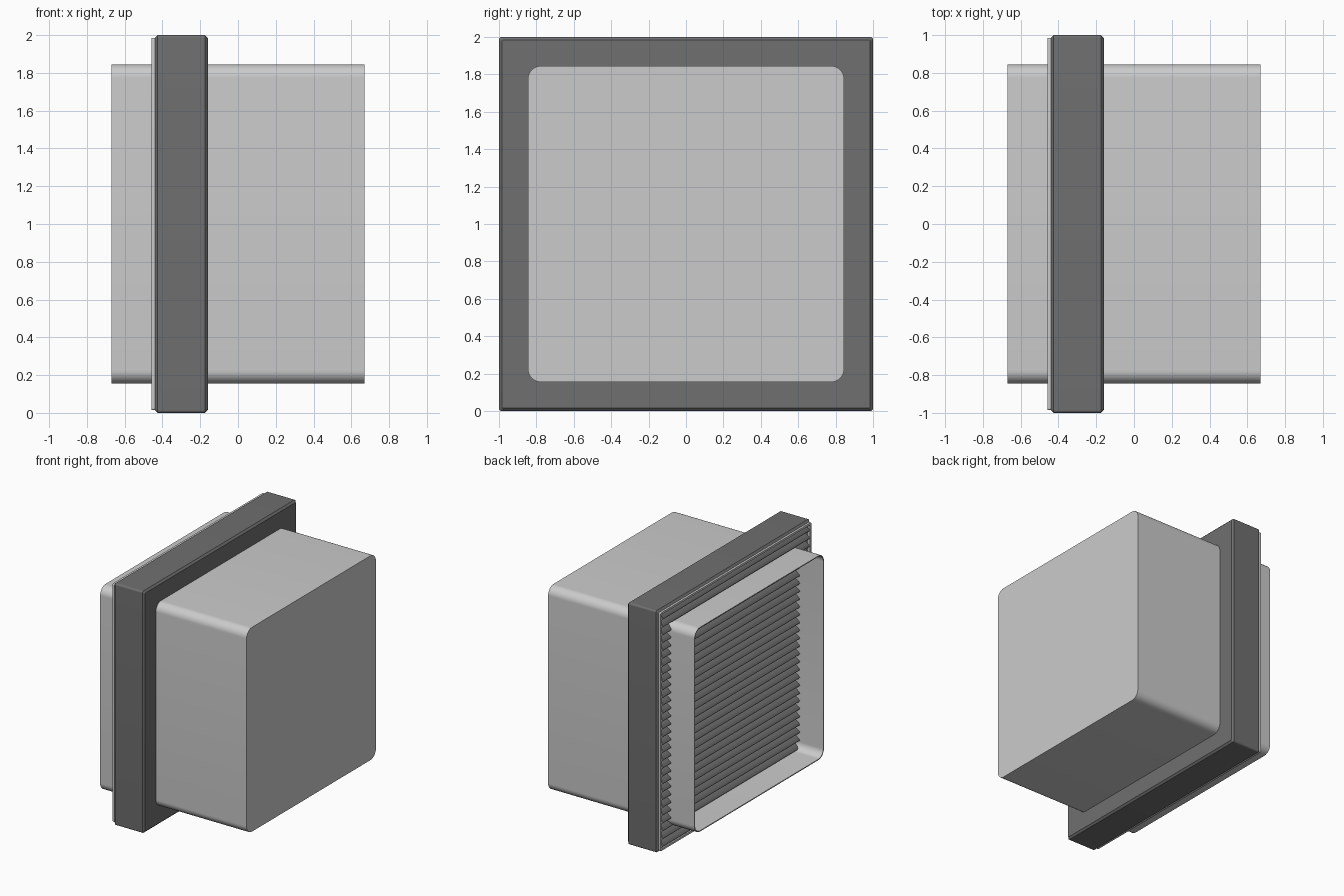
import bpy, bmesh, math

if "Cube" in bpy.data.objects:
    bpy.data.objects.remove(bpy.data.objects["Cube"])

CZ = 1.0  # height of the fan axis


def mat(name, v):
    m = bpy.data.materials.new(name)
    m.diffuse_color = (v, v, v, 1)
    m.use_nodes = True
    m.node_tree.nodes["Principled BSDF"].inputs["Base Color"].default_value = m.diffuse_color
    return m


DARK = mat("dark_plastic", 0.16)


def finish(bm, name, material=None, angle=35):
    bmesh.ops.remove_doubles(bm, verts=bm.verts, dist=1e-5)
    bmesh.ops.recalc_face_normals(bm, faces=bm.faces)
    me = bpy.data.meshes.new(name)
    bm.to_mesh(me)
    bm.free()
    ob = bpy.data.objects.new(name, me)
    bpy.context.collection.objects.link(ob)
    if material:
        me.materials.append(material)
    bpy.ops.object.select_all(action='DESELECT')
    ob.select_set(True)
    bpy.context.view_layer.objects.active = ob
    bpy.ops.object.shade_smooth_by_angle(angle=math.radians(angle))
    return ob


def rounded_square(half, r, n=12):
    """Outline in (y, z); r == half gives a circle."""
    pts = []
    for c in range(4):
        a0 = c * math.pi / 2
        cy = (half - r) * (1 if c in (0, 3) else -1)
        cz = (half - r) * (1 if c in (0, 1) else -1)
        for i in range(n + 1):
            a = a0 + math.pi / 2 * i / n
            pts.append((cy + r * math.cos(a), cz + r * math.sin(a)))
    return pts


def loft(name, rings, closed=False, cap_end=False, material=None):
    """Skin rings given as (x, half size, corner radius)."""
    bm = bmesh.new()
    loops = [[bm.verts.new((x, y, z + CZ)) for y, z in rounded_square(h, r)]
             for x, h, r in rings]
    pairs = list(zip(loops, loops[1:]))
    if closed:
        pairs.append((loops[-1], loops[0]))
    for a, b in pairs:
        for i in range(len(a)):
            j = (i + 1) % len(a)
            bm.faces.new((a[i], a[j], b[j], b[i]))
    if cap_end:
        bm.faces.new(loops[0])
        bm.faces.new(loops[-1])
    return finish(bm, name, material)


# Sleeve: thin shell, closed at +x and open at -x
loft("housing_sleeve", [(0.67, 0.845, 0.07), (-0.67, 0.845, 0.07),
                        (-0.67, 0.837, 0.062), (0.655, 0.837, 0.062)],
     cap_end=True)

# Dark frame with softened edges, a recess and a round fan opening
loft("wall_frame", [(-0.44, 0.985, 0.01), (-0.425, 1.0, 0.015),
                    (-0.175, 1.0, 0.015), (-0.16, 0.985, 0.01),
                    (-0.16, 0.79, 0.79), (-0.20, 0.79, 0.79),
                    (-0.20, 0.965, 0.01), (-0.44, 0.965, 0.01)],
     closed=True, material=DARK)

# Thin pale rim around the louvres
loft("louvre_rim", [(-0.44, 0.985, 0.01), (-0.458, 0.985, 0.01),
                    (-0.458, 0.968, 0.01), (-0.44, 0.968, 0.01)], closed=True)

# Louvre slats: tilted bars with rounded edges
bm = bmesh.new()
N, tilt = 30, math.radians(35)
for k in range(N):
    zc = 0.06 + 1.88 * k / (N - 1)
    ends = []
    for y in (-0.967, 0.967):
        ring = []
        for i in range(12):
            a = 2 * math.pi * i / 12
            u = 0.010 * math.cos(a) + (0.027 if i < 3 or i > 9 else -0.027 if 3 < i < 9 else 0)
            w = 0.010 * math.sin(a)
            ring.append(bm.verts.new((-0.423 + u * math.cos(tilt) - w * math.sin(tilt), y,
                                      zc + u * math.sin(tilt) + w * math.cos(tilt))))
        ends.append(ring)
    for i in range(12):
        j = (i + 1) % 12
        bm.faces.new((ends[0][i], ends[0][j], ends[1][j], ends[1][i]))
    bm.faces.new(ends[0])
    bm.faces.new(ends[1])
finish(bm, "louvre_slats", DARK, 50)

# Fan hub and motor on the axis
loft("fan_hub", [(-0.36, 0.13, 0.13), (-0.34, 0.16, 0.16), (-0.16, 0.16, 0.16)],
     cap_end=True, material=DARK)
loft("fan_motor", [(-0.16, 0.12, 0.12), (0.10, 0.12, 0.12)],
     cap_end=True, material=DARK)

# Five swept, pitched fan blades
bm = bmesh.new()
BLADES, NR, NA = 5, 10, 8
for b in range(BLADES):
    grid = []
    for i in range(NR + 1):
        t = i / NR
        r = 0.14 + 0.61 * t
        row = []
        for j in range(NA + 1):
            s = j / NA - 0.5
            a = 2 * math.pi * b / BLADES + math.pi / 2 + 0.35 * t * t + s * (0.7 + 0.25 * math.sin(math.pi * t))
            row.append(bm.verts.new((-0.26 + 0.16 * s, r * math.cos(a), CZ + r * math.sin(a))))
        grid.append(row)
    for i in range(NR):
        for j in range(NA):
            bm.faces.new((grid[i][j], grid[i][j + 1], grid[i + 1][j + 1], grid[i + 1][j]))
blades = finish(bm, "fan_blades", DARK)
sol = blades.modifiers.new("thickness", 'SOLIDIFY')
sol.thickness = 0.012
